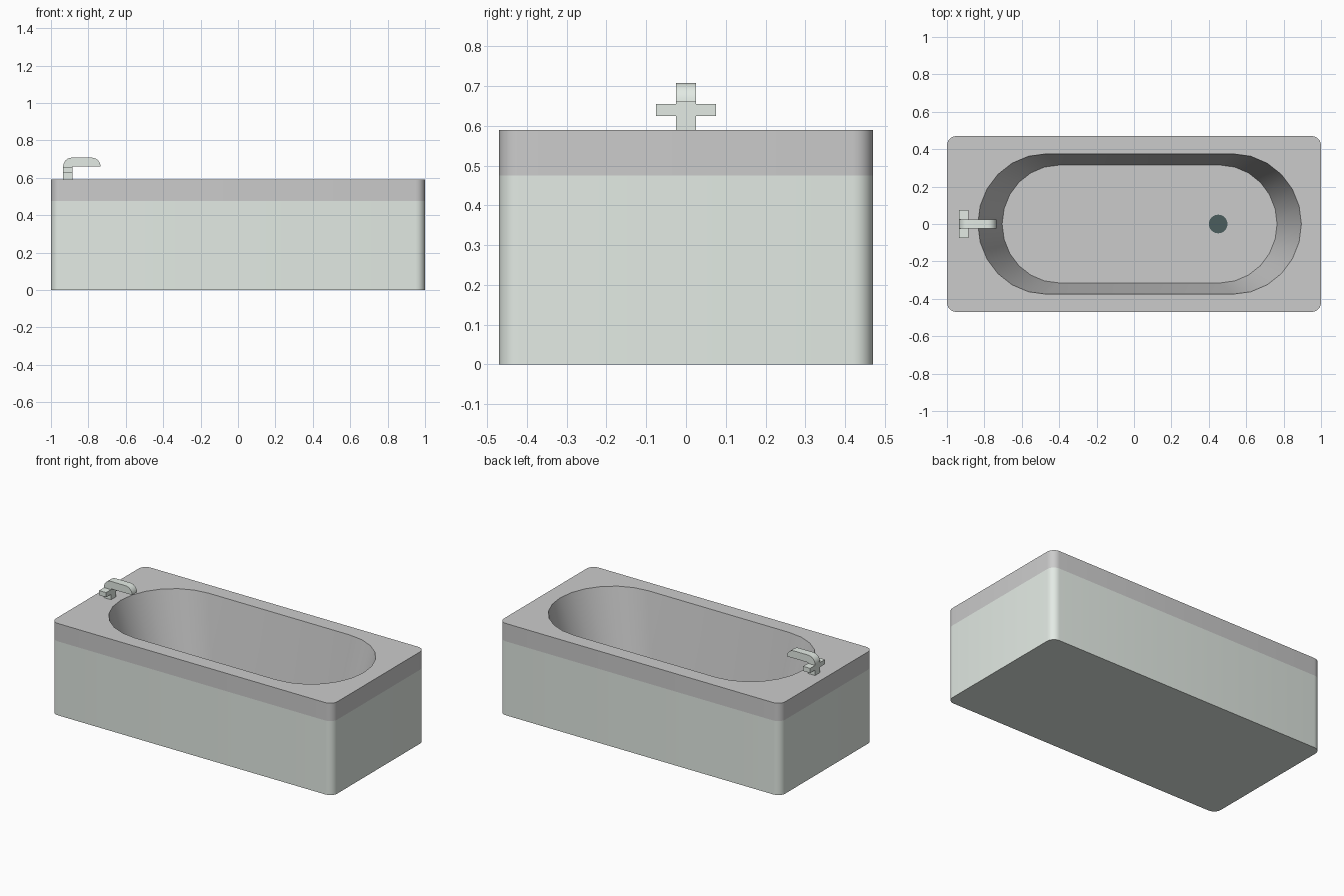
import bpy, bmesh, math
from math import sin, cos, pi

if "Cube" in bpy.data.objects:
    bpy.data.objects.remove(bpy.data.objects["Cube"])


def material(name, rgb):
    m = bpy.data.materials.new(name)
    m.diffuse_color = (*rgb, 1)
    m.use_nodes = True
    m.node_tree.nodes["Principled BSDF"].inputs["Base Color"].default_value = m.diffuse_color
    return m


rim_mat = material("rim_enamel", (0.80, 0.83, 0.83))
body_mat = material("body_panel", (0.77, 0.83, 0.78))
drain_mat = material("drain_dark", (0.07, 0.11, 0.11))


def finish(name, bm, *mats):
    bmesh.ops.recalc_face_normals(bm, faces=bm.faces[:])
    mesh = bpy.data.meshes.new(name)
    bm.to_mesh(mesh)
    bm.free()
    ob = bpy.data.objects.new(name, mesh)
    bpy.context.collection.objects.link(ob)
    for m in mats:
        mesh.materials.append(m)
    bpy.ops.object.select_all(action='DESELECT')
    ob.select_set(True)
    bpy.context.view_layer.objects.active = ob
    bpy.ops.object.shade_smooth_by_angle(angle=math.radians(40))
    return ob


def rounded_rect(hx, hy, r, n=6):
    pts = []
    for q, (sx, sy) in enumerate([(1, 1), (-1, 1), (-1, -1), (1, -1)]):
        for i in range(n + 1):
            a = (q + i / n) * pi / 2
            pts.append((sx * (hx - r) + r * cos(a), sy * (hy - r) + r * sin(a)))
    return pts


def stadium(cx, straight, rx, ry, n=12):
    pts = []
    for side, start in ((1, -pi / 2), (-1, pi / 2)):
        for i in range(n + 1):
            a = start + pi * i / n
            pts.append((cx + side * straight + rx * cos(a), ry * sin(a)))
    return pts


def ring(bm, pts, z):
    return [bm.verts.new((x, y, z)) for x, y in pts]


def wall(bm, lower, upper, mat=0):
    n = len(lower)
    for i in range(n):
        j = (i + 1) % n
        f = bm.faces.new((lower[i], lower[j], upper[j], upper[i]))
        f.material_index = mat


# Tub: outer panel, rim band, flat rim with oval opening, tapered basin
bm = bmesh.new()
outline = rounded_rect(1.0, 0.47, 0.05)
foot, band, lip = (ring(bm, outline, z) for z in (0, 0.475, 0.59))
basin_top = ring(bm, stadium(0.03, 0.50, 0.365, 0.375), 0.59)
basin_low = ring(bm, stadium(0.03, 0.43, 0.305, 0.315), 0.12)
wall(bm, foot, band, 1)
wall(bm, band, lip)
wall(bm, basin_low, basin_top)
bm.faces.new(basin_low)
bm.faces.new(foot).material_index = 1
loops = [bm.edges.get((r[i - 1], r[i])) for r in (lip, basin_top) for i in range(len(r))]
bmesh.ops.triangle_fill(bm, edges=loops, use_beauty=True)
finish("tub", bm, rim_mat, body_mat)

# Drain: low dark disc on the basin floor
bm = bmesh.new()
bmesh.ops.create_cone(bm, cap_ends=True, segments=24, radius1=0.05, radius2=0.05, depth=0.01)
bmesh.ops.translate(bm, verts=bm.verts, vec=(0.45, 0, 0.123))
finish("drain", bm, drain_mat)


def box(name, lo, hi, mat):
    bm = bmesh.new()
    bmesh.ops.create_cube(bm, size=1)
    for v in bm.verts:
        v.co = [(a + b) / 2 + c * (b - a) for a, b, c in zip(lo, hi, v.co)]
    return finish(name, bm, mat)


# Tap post and cross handle
box("tap_post", (-0.935, -0.025, 0.59), (-0.885, 0.025, 0.665), body_mat)
box("tap_handle", (-0.935, -0.075, 0.625), (-0.885, 0.075, 0.655), body_mat)

# Spout: side profile with rounded upper corners, extruded across y
bm = bmesh.new()
profile = [(-0.735 - 0.048 * (1 - cos(a)), 0.66 + 0.048 * sin(a))
           for a in (i * pi / 12 for i in range(7))]
profile += [(-0.887 - 0.048 * sin(a), 0.66 + 0.048 * cos(a))
            for a in (i * pi / 12 for i in range(7))]
near, far = ([bm.verts.new((x, y, z)) for x, z in profile] for y in (-0.025, 0.025))
wall(bm, near, far)
bm.faces.new(near)
bm.faces.new(far)
finish("tap_spout", bm, body_mat)
